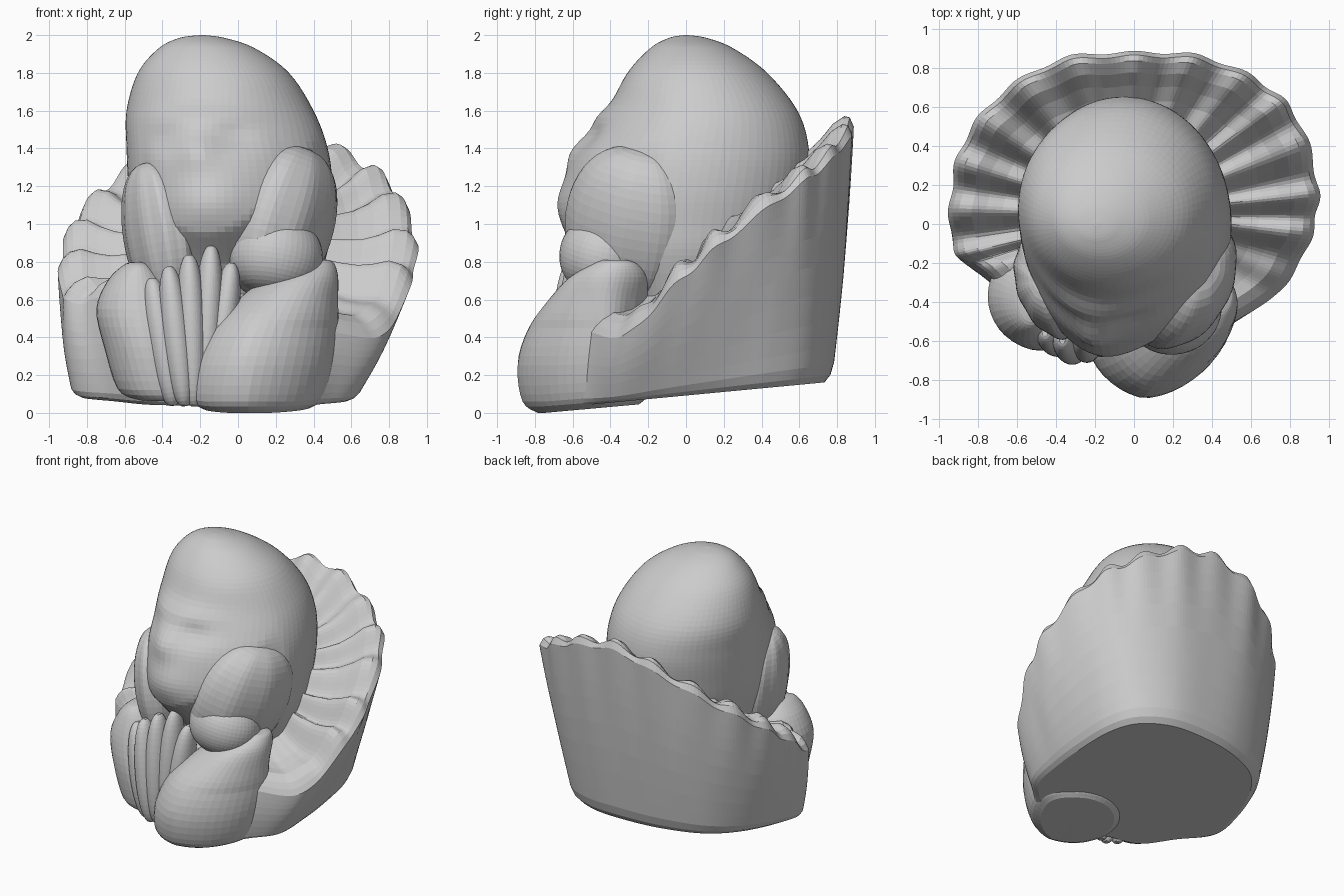
import bpy, bmesh, math
from mathutils import Vector, Euler

if "Cube" in bpy.data.objects:
    bpy.data.objects.remove(bpy.data.objects["Cube"])

clay = bpy.data.materials.new("grey clay")
clay.diffuse_color = (0.6, 0.6, 0.6, 1)
clay.use_nodes = True
clay.node_tree.nodes["Principled BSDF"].inputs["Base Color"].default_value = clay.diffuse_color


def clamp(v):
    return max(0.0, min(1.0, v))


def finish(name, rings):
    """Skin closed rings into a capped solid."""
    bm = bmesh.new()
    vs = [[bm.verts.new(p) for p in r] for r in rings]
    n = len(vs[0])
    for a, b in zip(vs, vs[1:]):
        for j in range(n):
            bm.faces.new((a[j], a[(j + 1) % n], b[(j + 1) % n], b[j]))
    for k in (0, -1):
        c = bm.verts.new(sum((Vector(p) for p in rings[k]), Vector()) / n)
        for j in range(n):
            bm.faces.new((vs[k][j], vs[k][(j + 1) % n], c))
    bmesh.ops.recalc_face_normals(bm, faces=bm.faces[:])
    me = bpy.data.meshes.new(name)
    bm.to_mesh(me)
    bm.free()
    me.materials.append(clay)
    ob = bpy.data.objects.new(name, me)
    bpy.context.collection.objects.link(ob)
    return ob


def spline(pts, t, closed=False):
    """Catmull-Rom through rows of numbers, t in 0..1."""
    m = len(pts)
    u = t * (m if closed else m - 1)
    i = int(u) if closed else min(int(u), m - 2)
    f = u - i
    g = (lambda k: pts[k % m]) if closed else (lambda k: pts[max(0, min(m - 1, k))])
    return [0.5 * (2 * b + (c - a) * f + (2 * a - 5 * b + 4 * c - d) * f * f
                   + (3 * b - a - 3 * c + d) * f ** 3)
            for a, b, c, d in zip(g(i - 1), g(i), g(i + 1), g(i + 2))]


def loft(name, table, steps, n, warp):
    """Oval sections: z, left, right, front, back."""
    rings = []
    for k in range(steps + 1):
        z, l, r, f, b = spline(table, k / steps)
        rings.append([warp(Vector(((l + r) / 2 + (r - l) / 2 * math.cos(a),
                                   (f + b) / 2 + (b - f) / 2 * math.sin(a), z)))
                      for a in (2 * math.pi * j / n for j in range(n))])
    return finish(name, rings)


def bump(x, z, cx, cz, sx, sz):
    return math.exp(-((x - cx) / sx) ** 2 - ((z - cz) / sz) ** 2)


# Head: egg-shaped skull with a softly modelled face turned a little to -x
def face(p):
    x, y, z = p
    front = clamp((-0.1 - y) / 0.3)
    if front:
        x -= 0.08 * front * clamp((1.75 - z) / 0.3) * max(0, 1 - (x / 0.5) ** 2)
        jaw = 0.95 + 1.5 * (x + 0.17) ** 2
        d = (0.03 * bump(x, z, -0.2, 1.57, 0.3, 0.06)      # brow
             - 0.03 * bump(x, z, -0.4, 1.44, 0.1, 0.07)    # eye hollows
             - 0.03 * bump(x, z, -0.02, 1.46, 0.12, 0.07)
             + 0.04 * bump(x, z, -0.22, 1.38, 0.1, 0.1)    # nose
             + 0.04 * bump(x, z, -0.16, 1.12, 0.2, 0.14)   # mouth and chin
             - 0.10 * clamp((jaw - z) / 0.2))              # under the jaw
        y -= d * front
    return Vector((x, y, z))


loft("head", [
    (0.45, -0.38, 0.33, -0.42, 0.35), (0.8, -0.5, 0.46, -0.57, 0.52),
    (1.0, -0.56, 0.49, -0.64, 0.6), (1.2, -0.58, 0.50, -0.63, 0.64),
    (1.4, -0.59, 0.475, -0.57, 0.65), (1.6, -0.59, 0.40, -0.42, 0.59),
    (1.8, -0.53, 0.27, -0.31, 0.43), (1.93, -0.42, 0.09, -0.19, 0.25),
    (1.985, -0.31, -0.07, -0.09, 0.11), (2.0, -0.2, -0.18, -0.01, 0.01)],
    56, 76, face)

# Ruffled collar and body. Stations: rim x, y, z, base x, y
stations = [
    (0, 0.88, 1.5, 0, 0.77), (0.35, 0.86, 1.44, 0.28, 0.75),
    (0.65, 0.73, 1.3, 0.5, 0.63), (0.84, 0.54, 1.16, 0.6, 0.43),
    (0.94, 0.22, 0.92, 0.63, 0.15), (0.92, -0.03, 0.70, 0.63, -0.1),
    (0.78, -0.31, 0.42, 0.6, -0.35), (0.55, -0.48, 0.42, 0.47, -0.5),
    (0.3, -0.58, 0.5, 0.3, -0.65), (0, -0.6, 0.5, 0, -0.68),
    (-0.3, -0.55, 0.6, -0.25, -0.6), (-0.55, -0.48, 0.65, -0.5, -0.54),
    (-0.75, -0.25, 0.6, -0.68, -0.35), (-0.92, -0.14, 0.60, -0.86, -0.15),
    (-0.94, 0.15, 0.80, -0.85, 0.1), (-0.87, 0.43, 1.0, -0.75, 0.4),
    (-0.67, 0.68, 1.2, -0.58, 0.61), (-0.36, 0.85, 1.4, -0.3, 0.73)]
N, FLUTES = 264, 21
columns = []
for j in range(N):
    rx, ry, rz, bx, by = spline(stations, j / N, True)
    wave = math.cos(2 * math.pi * FLUTES * j / N) * clamp((ry + 0.4) / 0.3)
    bz = 0.02 + 0.09 * (by + 0.8)
    col = []
    # outer wall, rising from the tilted base to the rim
    for t in (0, 0.03, 0.08, 0.16, 0.28, 0.42, 0.56, 0.7, 0.8, 0.9, 0.96):
        s = 0.95 if t == 0 else 0.985 if t == 0.03 else 1
        s *= 1 + 0.02 * math.sin(math.pi * t) + 0.01 * wave * max(0, t * 2 - 1)
        col.append(Vector(((bx + (rx - bx) * t) * s, (by + (ry - by) * t) * s,
                           bz + (rz - bz) * t + 0.015 * wave * t * t)))
    # rounded lip, then pleats running in to the head
    for s, dz, lean in ((1, 0.0, 0), (0.975, 0.04, 0), (0.94, 0.055, 0.04),
                        (0.87, 0.05, 0.12), (0.79, 0.01, 0.2), (0.7, -0.02, 0.28),
                        (0.6, -0.03, 0.36), (0.48, -0.03, 0.45)):
        q = 1 + 0.01 * wave * s
        amp = 0.015 + 0.03 * clamp((1 - s) / 0.08) * s
        col.append(Vector((-0.03 + (rx + 0.03) * s * q, 0.05 + (ry - 0.05) * s * q,
                           rz + dz + lean * (1.0 - rz) + amp * wave)))
    columns.append(col)
finish("ruffled_collar", [list(r) for r in zip(*columns)])


# Sleeve mounds at the front, following the tilted base
def right_warp(p):
    x, y, z = p
    y += 0.28 * max(0, x - 0.05) * clamp((-0.3 - y) / 0.3) * clamp((0.85 - z) / 0.4)
    return Vector((x, y, z + 0.09 * max(0, y + 0.75) * clamp(1 - z / 0.4)))


def left_warp(p):
    return Vector((p.x, p.y, p.z + 0.09 * max(0, p.y + 0.6) * clamp(1 - p.z / 0.4)))


loft("right_sleeve", [
    (0.0, -0.18, 0.38, -0.79, -0.25), (0.06, -0.25, 0.46, -0.87, -0.2),
    (0.25, -0.23, 0.51, -0.905, -0.2), (0.45, -0.14, 0.53, -0.86, -0.2),
    (0.6, 0.0, 0.53, -0.76, -0.2), (0.72, 0.16, 0.53, -0.64, -0.2),
    (0.79, 0.34, 0.51, -0.5, -0.26), (0.81, 0.41, 0.48, -0.44, -0.32)], 28, 44, right_warp)
loft("left_sleeve", [
    (0.06, -0.56, -0.2, -0.58, -0.2), (0.12, -0.64, -0.2, -0.63, -0.15),
    (0.35, -0.71, -0.25, -0.65, -0.1), (0.55, -0.75, -0.3, -0.62, -0.12),
    (0.7, -0.69, -0.38, -0.57, -0.18), (0.78, -0.61, -0.45, -0.52, -0.26),
    (0.8, -0.56, -0.5, -0.45, -0.34)], 24, 36, left_warp)


def blob(name, centre, radii, tilt=(0, 0, 0), ridges=0, depth=0.0):
    """Tilted ellipsoid, optionally creased along its length."""
    rot = Euler([math.radians(a) for a in tilt]).to_matrix()
    rings = []
    for i in range(1, 24):
        v = math.pi * i / 24
        ring = []
        for j in range(48):
            a = 2 * math.pi * j / 48
            k = math.sin(v) ** 0.8 * (1 + depth * math.cos(ridges * a))
            p = Vector((radii[0] * k * math.cos(a), radii[1] * k * math.sin(a),
                        -radii[2] * math.cos(v)))
            ring.append(Vector(centre) + rot @ p)
        rings.append(ring)
    return finish(name, rings)


# Wraps hugging both cheeks, with a fuller roll under the right one
blob("right_cheek_wrap", (0.23, -0.28, 1.0), (0.26, 0.37, 0.42), (-14, 14, -22), 9, 0.012)
blob("right_wrap_roll", (0.2, -0.44, 0.83), (0.25, 0.23, 0.21), (-10, 10, 10))
blob("left_cheek_wrap", (-0.42, -0.32, 0.94), (0.17, 0.28, 0.39), (-6, -8, 20), 10, 0.02)

# Gathered cloth folds fanning up from the base to below the chin
for i, (x0, x1, y, top) in enumerate([
        (-0.34, -0.46, -0.57, 0.72), (-0.28, -0.37, -0.61, 0.78), (-0.23, -0.26, -0.60, 0.84),
        (-0.18, -0.14, -0.57, 0.89), (-0.14, -0.03, -0.56, 0.8)]):
    blob("cloth_fold_%d" % (i + 1), ((x0 + x1) / 2, y, (top + 0.03) / 2),
         (0.08, 0.11, (top - 0.03) / 2),
         (-3, math.degrees(math.atan2(x1 - x0, top)), 0))
